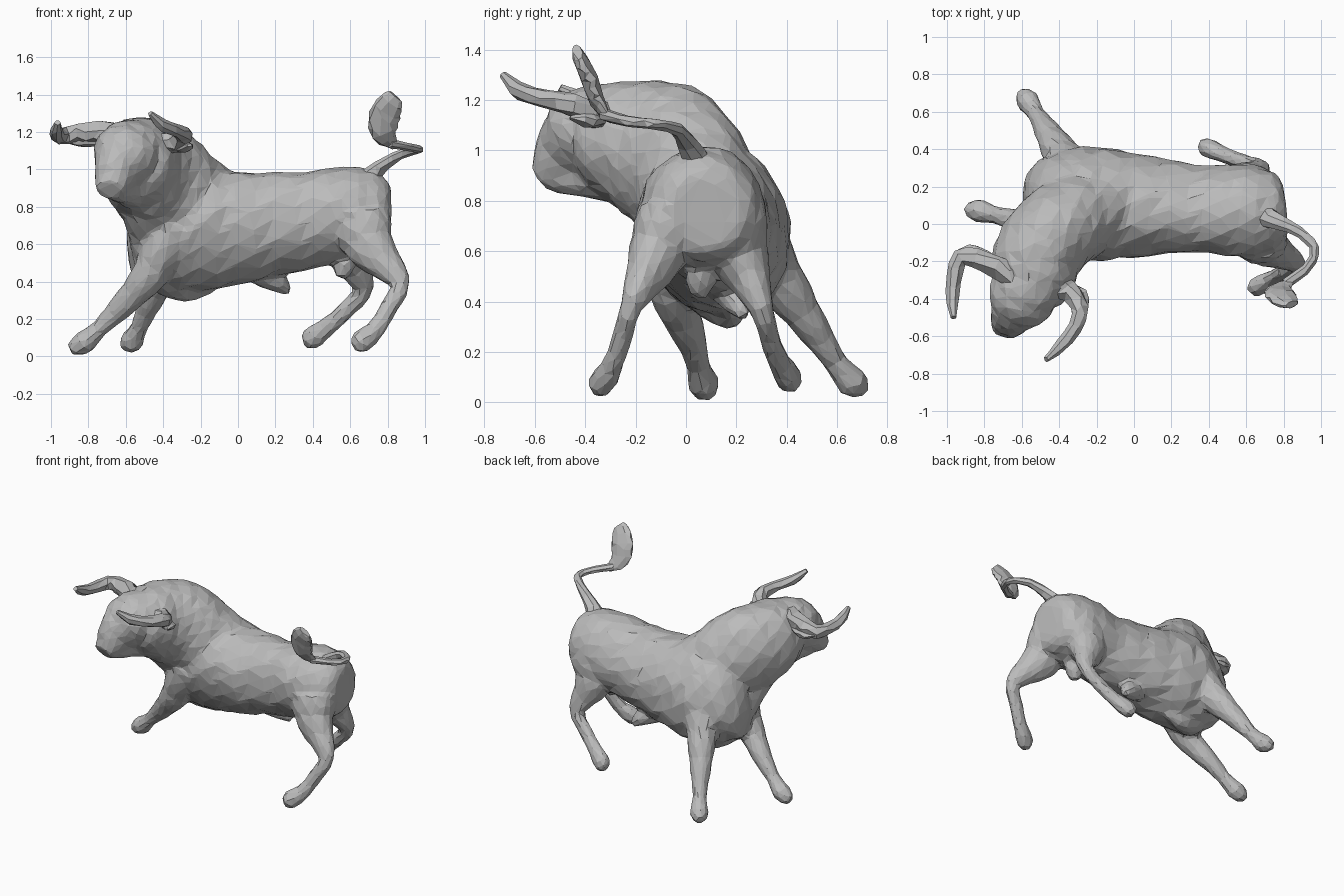
import bpy, bmesh, math, random
from mathutils import Vector

random.seed(4)
if "Cube" in bpy.data.objects:
    bpy.data.objects.remove(bpy.data.objects["Cube"])

TONE = (.5, .5, .5, 1)
grey = bpy.data.materials.new("stone grey")
grey.use_nodes = True
grey.diffuse_color = TONE
grey.node_tree.nodes["Principled BSDF"].inputs["Base Color"].default_value = TONE


def smooth_path(keys, steps=3):
    """Pass a flowing curve through the key rings, blending position and thickness alike."""
    keys = [Vector(k) for k in keys]
    padded = [keys[0]] + keys + [keys[-1]]
    rings = []
    for a, b, c, d in zip(padded, padded[1:], padded[2:], padded[3:]):
        for s in range(steps):
            t = s / steps
            rings.append(b + (c - a) * (t / 2) + (a - b * 2.5 + c * 2 - d / 2) * t ** 2
                         + (b * 3 - a - c * 3 + d) * (t ** 3 / 2))
    return rings + [keys[-1]]


def loft(bm, keys, flat=1, up=(0, 0, 1), sides=10, rough=.03):
    """Add a closed skin over rings of (x, y, z, side radius[, up radius])."""
    rings = smooth_path([k if len(k) > 4 else (*k, k[3] * flat) for k in keys])
    loops = []
    for i, ring in enumerate(rings):
        before, after = rings[max(i - 1, 0)], rings[min(i + 1, len(rings) - 1)]
        along = (after - before).to_3d().normalized()
        side = along.cross(Vector(up)).normalized()
        top = side.cross(along)
        loop = []
        for k in range(sides):
            a = math.tau * (k + i % 2 / 2) / sides
            s = 1 + random.uniform(-rough, rough)
            offset = side * ring[3] * math.cos(a) + top * ring[4] * math.sin(a)
            loop.append(bm.verts.new(ring.to_3d() + offset * s))
        loops.append(loop)
    for a, b in zip(loops, loops[1:]):
        for k in range(sides):
            n = (k + 1) % sides
            bm.faces.new((a[k], a[n], b[n], b[k]))
    bm.faces.new(loops[0])
    bm.faces.new(loops[-1])


def limb(bm, path, radii, **style):
    """Loft a path whose thickness comes from a shared list."""
    loft(bm, [(*p, r) for p, r in zip(path, radii)], **style)


def finish(name, bm, keep, fuse=False):
    """Make the object; fuse overlapping forms into one skin, then cut it to flat facets."""
    bmesh.ops.recalc_face_normals(bm, faces=bm.faces)
    mesh = bpy.data.meshes.new(name)
    bm.to_mesh(mesh)
    bm.free()
    mesh.materials.append(grey)
    part = bpy.data.objects.new(name, mesh)
    bpy.context.collection.objects.link(part)
    if fuse:
        skin = part.modifiers.new("one skin", 'REMESH')
        skin.mode = 'VOXEL'
        skin.voxel_size = .016
        part.modifiers.new("soften", 'SMOOTH').iterations = 6
    part.modifiers.new("facets", 'DECIMATE').ratio = keep


body = bmesh.new()

# Trunk, leaning over and rising from rump to shoulder
loft(body, [
    (.81, .06, .78, .1, .12), (.77, .06, .78, .19, .2), (.6, .07, .77, .25, .25),
    (.32, .08, .72, .23, .27), (0, .1, .69, .28, .31), (-.26, .11, .7, .3, .37),
    (-.42, .07, .76, .24, .36), (-.5, .02, .78, .12, .22),
], up=(0, -.35, 1), sides=16)

# Neck and hump, sweeping round to the right
loft(body, [
    (-.08, .12, .8, .17, .19), (-.28, .05, .87, .23, .26), (-.43, -.05, .96, .24, .3),
    (-.52, -.18, 1.02, .24, .27), (-.54, -.31, 1.05, .22, .23), (-.56, -.4, 1.06, .17, .17),
], sides=16)

# Head, from poll to muzzle
loft(body, [
    (-.54, -.26, 1.12, .18, .16), (-.6, -.39, 1.07, .19, .18), (-.65, -.48, .99, .125, .14),
    (-.675, -.54, .92, .095, .09), (-.685, -.58, .89, .075, .06),
], sides=12)

# Jaw, throat and breast
loft(body, [
    (-.66, -.53, .89, .06), (-.6, -.38, .9, .09), (-.53, -.2, .87, .12), (-.47, 0, .66, .12),
    (-.4, .1, .47, .13), (-.27, .17, .36, .07), (-.14, .18, .37, .03),
], flat=1.05)

# Front legs, reaching forward
FRONT = (.14, .1, .065, .048, .065, .033)
limb(body, [
    (-.35, -.06, .7), (-.47, -.05, .44), (-.64, .02, .25),
    (-.75, .05, .14), (-.83, .07, .07), (-.9, .08, .035)], FRONT, up=(0, 1, 0))
limb(body, [
    (-.31, .25, .68), (-.4, .39, .46), (-.48, .52, .27),
    (-.53, .6, .15), (-.57, .66, .08), (-.61, .71, .055)], FRONT, up=(0, 1, 0))

# Hind legs, broad in the thigh and bent at the hock
HIND = (.17, .135, .06, .05, .052, .065, .035)
limb(body, [
    (.66, -.06, .74), (.71, -.12, .58), (.865, -.21, .4), (.81, -.25, .27),
    (.74, -.29, .15), (.66, -.335, .08), (.62, -.355, .055)], HIND, flat=.85, up=(0, 1, 0))
limb(body, [
    (.62, .18, .73), (.59, .22, .57), (.67, .3, .37), (.59, .33, .26),
    (.48, .37, .16), (.39, .41, .095), (.35, .42, .075)], HIND, flat=.85, up=(0, 1, 0))

# Underside pouches
loft(body, [(.1, .16, .44, .06), (.21, .2, .4, .06), (.27, .23, .34, .025)])
loft(body, [(.6, .06, .62, .05), (.57, .06, .5, .065), (.55, .05, .42, .035)], up=(1, 0, 0))

finish("body", body, .06, fuse=True)

# Horns
HORN = (.075, .058, .048, .038, .034, .016)
HORNS = {
    "right_horn": [(-.64, -.28, 1.18), (-.8, -.2, 1.2), (-.93, -.18, 1.18),
                   (-.965, -.32, 1.18), (-.97, -.43, 1.21), (-.965, -.5, 1.25)],
    "left_horn": [(-.48, -.3, 1.15), (-.35, -.36, 1.14), (-.29, -.45, 1.18),
                  (-.32, -.56, 1.205), (-.4, -.66, 1.235), (-.47, -.725, 1.3)],
}
EAR = (.035, .05, .015)
EARS = {
    "right_ear": [(-.7, -.24, 1.15), (-.85, -.16, 1.15), (-.94, -.15, 1.17)],
    "left_ear": [(-.4, -.33, 1.12), (-.29, -.39, 1.12), (-.26, -.46, 1.13)],
}
for pair, radii, flat in ((HORNS, HORN, 1), (EARS, EAR, .6)):
    for name, path in pair.items():
        bm = bmesh.new()
        limb(bm, path, radii, flat=flat, sides=7, rough=.07)
        finish(name, bm, .6)

# Tail, curling over to the right and ending in a flat upright tuft
bm = bmesh.new()
loft(bm, [
    (.68, .05, .93, .07), (.77, .01, 1.02, .045), (.88, -.04, 1.085, .03),
    (.965, -.13, 1.105, .026), (.93, -.23, 1.115, .026), (.81, -.32, 1.14, .03)], flat=.85, sides=7)
finish("tail", bm, .6)
bm = bmesh.new()
loft(bm, [
    (.84, -.3, 1.12, .02), (.78, -.35, 1.19, .07), (.785, -.385, 1.29, .085),
    (.82, -.42, 1.36, .07), (.845, -.43, 1.39, .045)], flat=.42, up=(0, 1, .3), sides=8)
finish("tail_tuft", bm, .6)
